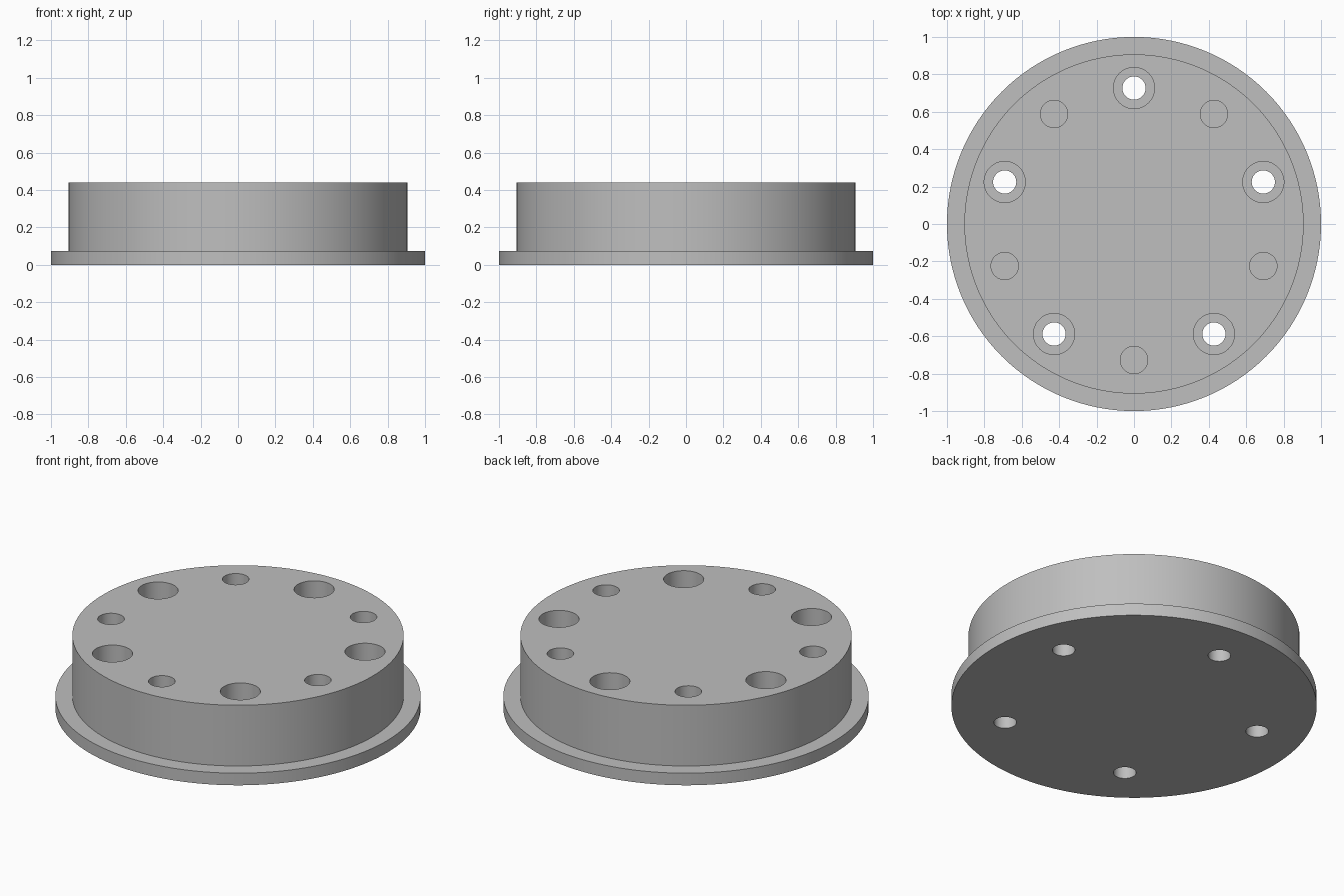
import bpy
import bmesh
from math import cos, sin, radians, tau

old = bpy.data.objects.get("Cube")
if old:
    bpy.data.objects.remove(old, do_unlink=True)

HEIGHT = 0.44
FLANGE_TOP = 0.073
BOLT_CIRCLE = 0.727

grey = bpy.data.materials.new("plain grey")
grey.use_nodes = True
grey.diffuse_color = (0.52, 0.52, 0.52, 1)
grey.node_tree.nodes["Principled BSDF"].inputs["Base Color"].default_value = grey.diffuse_color


def add_turned(bm, profile, segments, centre=(0, 0)):
    """Closed solid turned from (radius, height) points, listed bottom to top."""
    rings = []
    for r, z in profile:
        rings.append([bm.verts.new((centre[0] + r * cos(tau * i / segments),
                                    centre[1] + r * sin(tau * i / segments), z))
                      for i in range(segments)])
    for low, high in zip(rings, rings[1:]):
        for i in range(segments):
            j = (i + 1) % segments
            bm.faces.new((low[i], low[j], high[j], high[i]))
    bm.faces.new(rings[0][::-1])
    bm.faces.new(rings[-1])


def make_object(name, bm):
    mesh = bpy.data.meshes.new(name)
    bm.to_mesh(mesh)
    bm.free()
    mesh.materials.append(grey)
    obj = bpy.data.objects.new(name, mesh)
    bpy.context.collection.objects.link(obj)
    return obj


# Flanged disc
bm = bmesh.new()
add_turned(bm, [(1, 0), (1, FLANGE_TOP), (0.907, FLANGE_TOP), (0.907, HEIGHT)], 128)
disc = make_object("flanged_disc", bm)

# Alternating counterbored through holes and blind holes
through = [(0.062, -0.1), (0.062, 0.22), (0.11, 0.22), (0.11, HEIGHT + 0.1)]
blind = [(0.073, 0.22), (0.073, HEIGHT + 0.1)]
bm = bmesh.new()
for k in range(10):
    angle = radians(90 + 36 * k)
    centre = (BOLT_CIRCLE * cos(angle), BOLT_CIRCLE * sin(angle))
    add_turned(bm, blind if k % 2 else through, 48, centre)
cutter = make_object("hole_cutter", bm)
cutter.hide_render = True

# Cut the holes, then discard the cutter
cut = disc.modifiers.new("holes", "BOOLEAN")
cut.operation = "DIFFERENCE"
cut.solver = "EXACT"
cut.object = cutter
bpy.ops.object.select_all(action="DESELECT")
bpy.context.view_layer.objects.active = disc
disc.select_set(True)
bpy.ops.object.modifier_apply(modifier=cut.name)
bpy.data.objects.remove(cutter, do_unlink=True)
bpy.ops.object.shade_smooth_by_angle(angle=radians(30))
